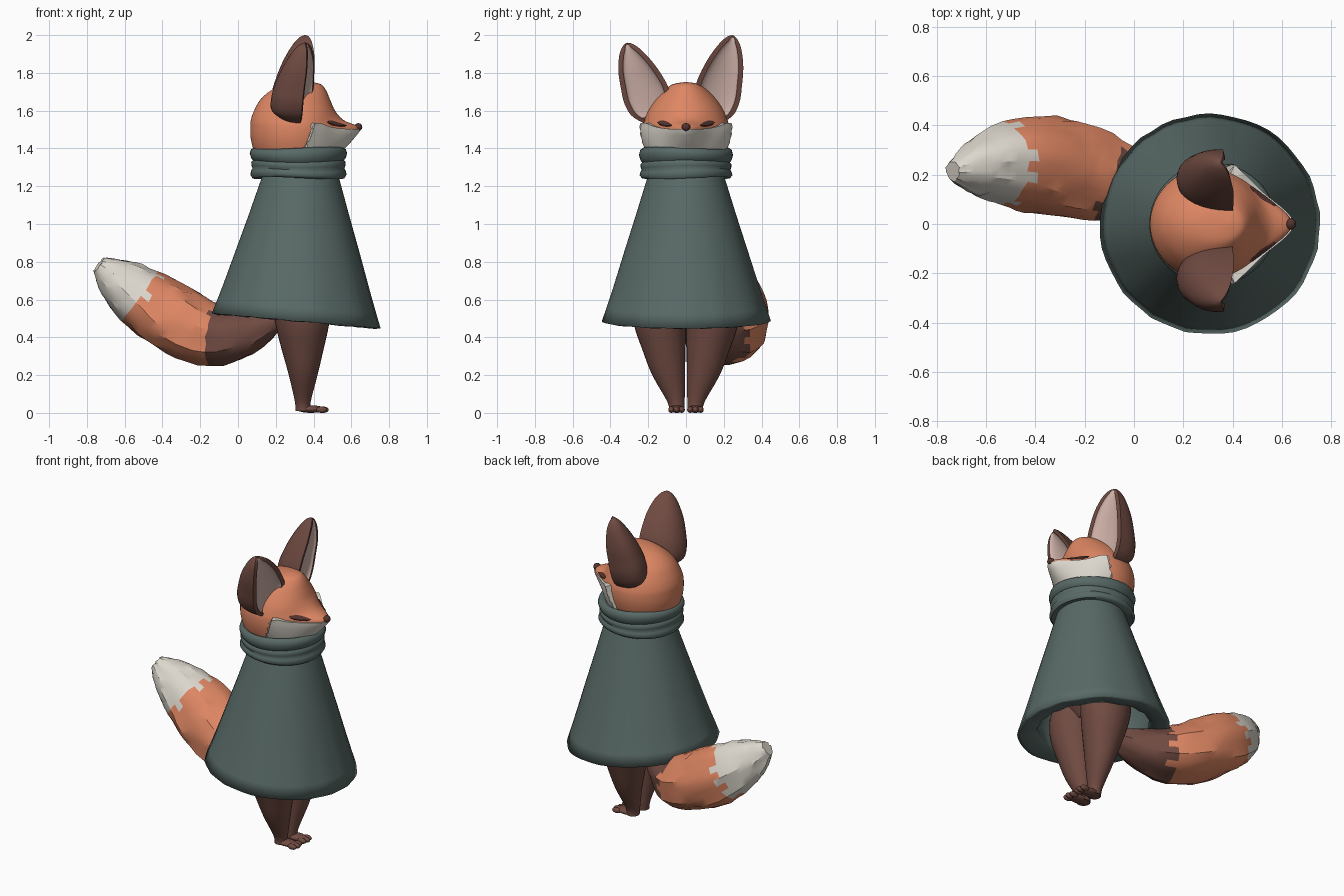
import bpy, bmesh, math, random
from math import sin, cos, pi, radians
from mathutils import Vector

if "Cube" in bpy.data.objects:
    bpy.data.objects.remove(bpy.data.objects["Cube"])

random.seed(4)


def material(name, rgb):
    m = bpy.data.materials.new(name)
    m.diffuse_color = (*rgb, 1)
    m.use_nodes = True
    m.node_tree.nodes["Principled BSDF"].inputs["Base Color"].default_value = m.diffuse_color
    return m


ORANGE = material("orange fur", (0.73, 0.24, 0.125))
BROWN = material("dark brown fur", (0.16, 0.069, 0.053))
WHITE = material("cream fur", (0.72, 0.68, 0.61))
PINK = material("inner ear pink", (0.62, 0.44, 0.39))
CLOTH = material("grey green cloth", (0.098, 0.143, 0.133))
DARK = material("nose and eye brown", (0.09, 0.033, 0.027))


def spline(rows, n):
    """Catmull-Rom resampling of rows of numbers."""
    out, last = [], len(rows) - 1
    for i in range(n + 1):
        f = i / n * last
        k = min(int(f), last - 1)
        t = f - k
        a, b, c, d = (rows[max(k - 1, 0)], rows[k], rows[k + 1], rows[min(k + 2, last)])
        out.append([0.5 * (2 * q + (r - p) * t + (2 * p - 5 * q + 4 * r - s) * t * t
                           + (3 * q - p - 3 * r + s) * t ** 3)
                    for p, q, r, s in zip(a, b, c, d)])
    return out


def loft(name, rings, mats, pick=None, angle=40, caps=True):
    """Skin closed rings of points; pick(ring, column) gives the material index."""
    bm = bmesh.new()
    vs = [[bm.verts.new(p) for p in ring] for ring in rings]
    n = len(rings[0])
    for i in range(len(rings) - 1):
        for j in range(n):
            k = (j + 1) % n
            f = bm.faces.new((vs[i][j], vs[i][k], vs[i + 1][k], vs[i + 1][j]))
            f.material_index = pick(i, j) if pick else 0
    if caps:
        bm.faces.new(vs[0])
        bm.faces.new(vs[-1]).material_index = pick(len(rings) - 2, 0) if pick else 0
    bmesh.ops.remove_doubles(bm, verts=bm.verts, dist=0.0002)
    bmesh.ops.recalc_face_normals(bm, faces=bm.faces)
    me = bpy.data.meshes.new(name)
    bm.to_mesh(me)
    bm.free()
    for m in mats:
        me.materials.append(m)
    ob = bpy.data.objects.new(name, me)
    bpy.context.collection.objects.link(ob)
    smooth(ob, angle)
    return ob


def smooth(ob, angle):
    bpy.ops.object.select_all(action='DESELECT')
    ob.select_set(True)
    bpy.context.view_layer.objects.active = ob
    bpy.ops.object.shade_smooth_by_angle(angle=radians(angle))


def ellipse(cx, cy, z, rx, ry, n=32):
    return [(cx + rx * cos(2 * pi * j / n), cy + ry * sin(2 * pi * j / n), z) for j in range(n)]


def blob(name, loc, size, mat):
    bpy.ops.mesh.primitive_uv_sphere_add(segments=16, ring_count=10, location=loc)
    ob = bpy.context.object
    ob.name, ob.scale = name, size
    ob.data.materials.append(mat)
    smooth(ob, 60)


# Head: stacked outlines with a snout pulled towards +x
# columns: z, centre x, back radius, half width, front radius, snout length
HEAD = spline([(1.30, .30, .16, .16, .18, 0), (1.38, .30, .212, .205, .22, .02),
               (1.45, .30, .232, .225, .23, .075), (1.51, .30, .235, .228, .233, .107),
               (1.55, .30, .232, .220, .224, .035), (1.60, .30, .215, .200, .211, .003),
               (1.66, .30, .18, .162, .187, 0), (1.71, .32, .14, .114, .145, 0),
               (1.74, .35, .09, .07, .088, 0), (1.751, .38, .01, .01, .01, 0)], 45)


def head_point(th, z, off=0.0):
    i = max(k for k in range(len(HEAD) - 1) if HEAD[k][0] <= z or k == 0)
    a, b = HEAD[i], HEAD[i + 1]
    t = (z - a[0]) / (b[0] - a[0])
    _, cx, back, wide, front, snout = [p + (q - p) * t for p, q in zip(a, b)]
    c = cos(th)
    x = cx + (((front + off) * c + snout * c ** 10) if c > 0 else (back + off) * c)
    return x, (wide + off) * sin(th), z


loft("head", [[head_point(2 * pi * j / 72, r[0]) for j in range(72)] for r in HEAD], [ORANGE])

# Cream muzzle mask with flared, ragged cheeks
rings, M = [], 8
for i in range(41):
    u = -1 + i / 20
    top = 1.502 + 0.033 * min(1, abs(u) * 1.15) ** 3
    outer, inner = [], []
    for v in range(M + 1):
        f = v / M
        th = u * radians(76 - 10 * f + (3 if v % 2 else 0))
        z = 1.37 + (top - 1.37) * f
        outer.append(head_point(th, z, 0.007 + 0.032 * abs(u) ** 3 * f))
        inner.append(head_point(th, z, -0.015))
    rings.append(outer + inner[::-1])
loft("muzzle_mask", rings, [WHITE])

# Nose and closed eyes
blob("nose", (.637, 0, 1.513), (.021, .023, .021), DARK)
for side in (1, -1):
    rings = []
    for i in range(13):
        u = i / 12
        th = side * radians(19 + 23 * u)
        zc, h = 1.523 + 0.016 * u, 0.015 * sin(pi * u) ** 0.7 + 0.0005
        rings.append([head_point(th, zc + h * d, o) for d, o in
                      ((-1, .002), (-.5, .007), (.5, .007), (1, .002), (0, -.006))])
    loft("closed_eye", rings, [DARK])

# Ears: deep half shells, opening forward and slightly outward, one a little taller
# columns: y, z, half width, depth, front x
EAR = spline([(.135, 1.545, .05, .07, .34), (.152, 1.61, .104, .175, .36),
              (.168, 1.69, .123, .19, .37), (.188, 1.77, .114, .175, .376),
              (.215, 1.86, .093, .145, .382), (.237, 1.94, .060, .095, .378),
              (.247, 1.982, .030, .05, .368), (.25, 1.998, .006, .008, .355)], 32)
A = 16
for side in (1, -1):
    rings = []
    for y, z, w, d, x in EAR:
        if side < 0:
            t = (z - 1.545) / .455
            y, z = -(y + .03 + .035 * t), z - .04 * t
        c, across = Vector((x, y, z)), Vector((-.24, .95 * side, -.32))
        wi = max(w - .026, .4 * w)
        arc = [pi * k / A for k in range(A + 1)]
        rings.append([c + across * w * math.copysign(abs(cos(p)) ** .9, cos(p))
                      - Vector((d * abs(sin(p)) ** .8, 0, 0)) for p in arc]
                     + [c + across * wi * cos(p) - Vector((.18 * d * sin(p), 0, 0))
                        for p in arc[::-1]])
    loft("ear", rings, [BROWN, PINK],
         lambda i, j: int(A < j < 2 * A + 1 and 2 < i < 28))

# Rolled collar
PROFILE = [(.18, 1.25), (.243, 1.243), (.255, 1.26), (.25, 1.28), (.243, 1.29), (.249, 1.305),
           (.25, 1.322), (.241, 1.332), (.25, 1.343), (.258, 1.37), (.251, 1.394),
           (.235, 1.403), (.19, 1.385)]
rings = []
for r, z in PROFILE:
    ring = ellipse(.32, 0, z, r, r * .965, 48)
    rings.append([(x, y, z + .006 * sin(2 * math.atan2(y, x - .32) + 1 + 20 * (z - 1.3)))
                  for x, y, z in ring])
loft("collar", rings, [CLOTH], angle=60, caps=False)

# Hollow cloak: tilted hem folded under in a wide pleated band, then an inner wall
rings = []
for r, z in [(.19, 1.29), (.203, 1.25), (.265, 1.05), (.329, .85), (.392, .65), (.422, .56),
             (.447, .487), (.425, .484), (.38, .490), (.335, .50), (.325, .52), (.35, .62),
             (.30, .84), (.18, 1.22)]:
    t = min(1, max(0, (1.25 - z) / .765))
    ring = []
    for j in range(56):
        a = 2 * pi * j / 56
        pleat = .003 * t ** 2 * sin(14 * a + 2 * sin(3 * a))
        rr = r + pleat
        x = .33 - .022 * t + rr * cos(a)
        ring.append((x, rr * sin(a), z - .09 * t * (x - .31) + (pleat if r < .44 else 0)))
    rings.append(ring)
loft("cloak", rings, [CLOTH], angle=180, caps=False)

# Hidden torso, legs and feet
TORSO = spline([(.55, .08, .10), (.70, .17, .22), (.90, .16, .18), (1.15, .12, .12),
                (1.35, .10, .10)], 14)
loft("torso", [ellipse(.33, 0, z, rx, ry) for z, rx, ry in TORSO], [BROWN])
LEG = spline([(.01, .345, .05, .040, .040), (.06, .343, .053, .042, .046),
              (.20, .345, .092, .076, .087), (.34, .342, .118, .112, .115),
              (.47, .34, .139, .142, .137), (.60, .335, .14, .155, .137),
              (.75, .33, .11, .12, .10)], 18)
for side in (1, -1):
    loft("leg", [ellipse(x, side * y, z, rx, ry) for z, x, y, rx, ry in LEG], [BROWN])
    blob("foot", (.385, side * .05, .020), (.075, .040, .020), BROWN)
    for k in (-1, 0, 1):
        blob("toe", (.45 - .008 * abs(k), side * .05 + .028 * k, .017), (.030, .016, .017), BROWN)

# Bushy tail: faceted tufts, brown root, orange middle, cream tip
TAIL = spline([(.24, .01, .50, .04, .04), (.18, .04, .475, .06, .07), (.07, .10, .43, .11, .12),
               (-.09, .17, .40, .152, .178), (-.25, .22, .45, .172, .207),
               (-.42, .25, .545, .178, .195), (-.56, .245, .645, .15, .155),
               (-.66, .228, .725, .105, .10), (-.735, .215, .785, .045, .04)], 28)
COLS, LAST = 24, 28
tuft = [random.uniform(-.07, .07) for _ in range(COLS)]
jag = [random.uniform(-.03, .03) for _ in range(COLS)]
rings = []
for i, (x, y, z, ru, rn) in enumerate(TAIL):
    p, q = TAIL[max(i - 1, 0)], TAIL[min(i + 1, LAST)]
    tan = (Vector(q[:3]) - Vector(p[:3])).normalized()
    side = tan.cross(Vector((0, 0, 1))).normalized()
    up = side.cross(tan)
    ring = []
    for j in range(COLS):
        a = 2 * pi * j / COLS
        f = 1 + min(1, i / 8) * (tuft[(j + i // 8) % COLS] + random.uniform(-.025, .025))
        slip = tan * random.uniform(-.006, .006)
        ring.append(Vector((x, y, z)) + side * rn * f * cos(a) + up * ru * f * sin(a) + slip)
    rings.append(ring)


def tail_colour(i, j):
    x = (TAIL[i][0] + TAIL[i + 1][0]) / 2 + jag[j]
    return 0 if x > -.11 else 1 if x > -.515 else 2


loft("tail", rings, [BROWN, ORANGE, WHITE], tail_colour, angle=28)
